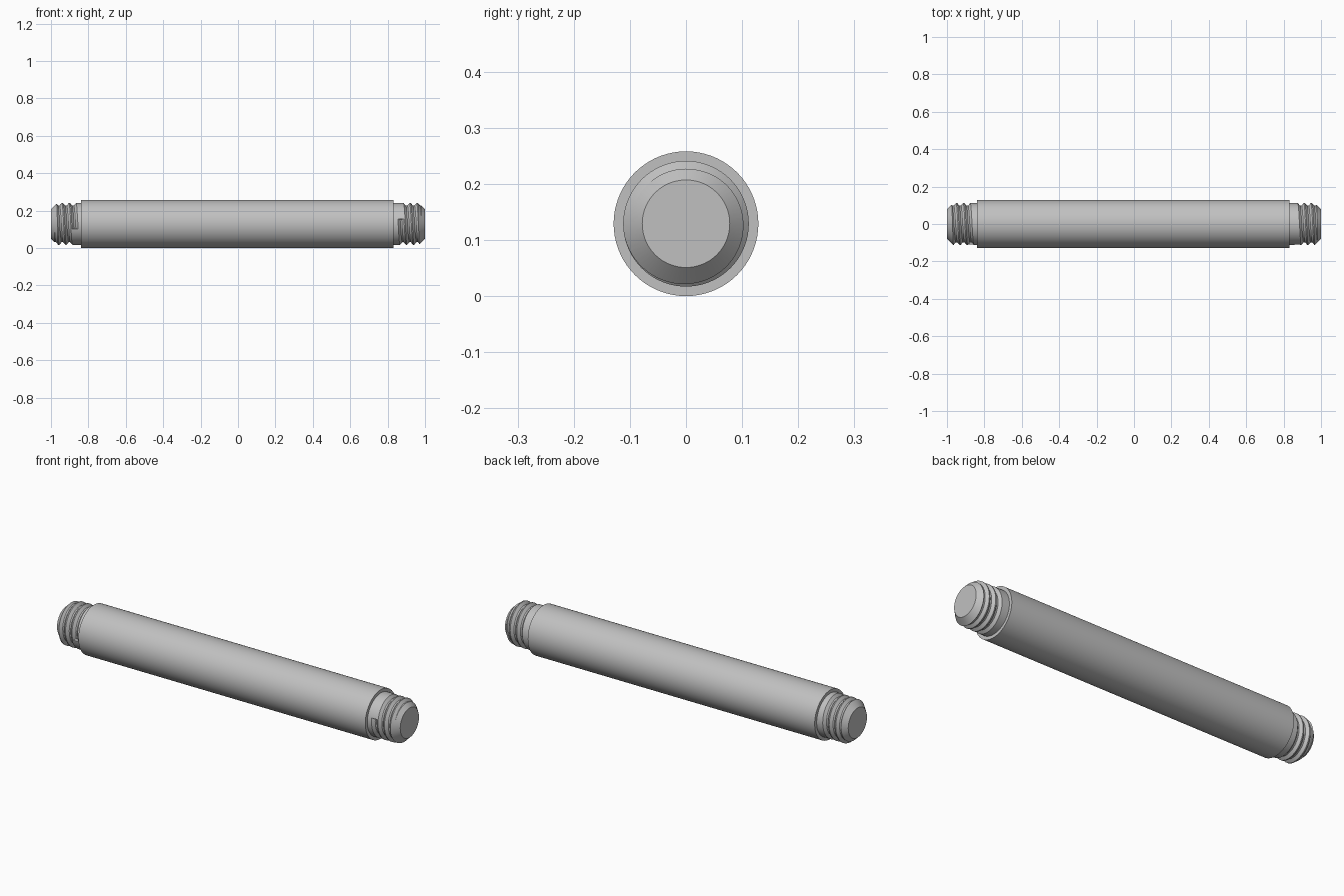
import bpy, bmesh, math
from mathutils import Matrix

if "Cube" in bpy.data.objects:
    bpy.data.objects.remove(bpy.data.objects["Cube"])

R_BODY, R_STUD, R_TIP = 0.129, 0.112, 0.078
PITCH = 0.038
SEGS = 72

steel = bpy.data.materials.new("grey steel")
steel.diffuse_color = (0.53, 0.53, 0.53, 1)
steel.use_nodes = True
steel.node_tree.nodes["Principled BSDF"].inputs["Base Color"].default_value = steel.diffuse_color


def sweep(name, rings):
    """Closed solid skinned through a list of equal-length vertex loops."""
    bm = bmesh.new()
    loops = [[bm.verts.new(p) for p in ring] for ring in rings]
    n = len(loops[0])
    for a, b in zip(loops, loops[1:]):
        for i in range(n):
            j = (i + 1) % n
            bm.faces.new((a[i], a[j], b[j], b[i]))
    bm.faces.new(loops[0])
    bm.faces.new(loops[-1])
    bmesh.ops.recalc_face_normals(bm, faces=bm.faces)
    mesh = bpy.data.meshes.new(name)
    bm.to_mesh(mesh)
    bm.free()
    mesh.materials.append(steel)
    obj = bpy.data.objects.new(name, mesh)
    bpy.context.collection.objects.link(obj)
    return obj


def turned(name, profile):
    """Solid of revolution around x from (x, radius) points."""
    return sweep(name, [[(x, r * math.cos(2 * math.pi * i / SEGS),
                          r * math.sin(2 * math.pi * i / SEGS))
                         for i in range(SEGS)] for x, r in profile])


def select(obj):
    bpy.ops.object.select_all(action='DESELECT')
    obj.select_set(True)
    bpy.context.view_layer.objects.active = obj


# Main rod
rod = turned("rod_body", [(-0.84, R_BODY), (0.832, R_BODY)])

# Stud with a chamfered tip
stud = turned("right_threaded_end",
              [(0.80, R_STUD), (0.966, R_STUD), (1.0, R_TIP)])

# Helical groove cutter with a trapezoid section
section = [(-0.019, R_STUD + 0.003), (-0.004, R_STUD - 0.014),
           (0.004, R_STUD - 0.014), (0.0185, R_STUD + 0.003)]
rings = []
for k in range(int(4.3 * SEGS)):
    turn = (k + 0.37) / SEGS
    ang = math.radians(164) + 2 * math.pi * turn
    rings.append([(0.871 + PITCH * turn + dx, r * math.cos(ang), r * math.sin(ang))
                  for dx, r in section])
cutter = sweep("thread_cutter", rings)
cutter.hide_render = True

cut = stud.modifiers.new("thread", 'BOOLEAN')
cut.operation = 'DIFFERENCE'
cut.solver = 'EXACT'
cut.object = cutter
select(stud)
bpy.ops.object.modifier_apply(modifier=cut.name)
bpy.data.objects.remove(cutter)

# Opposite stud is the same part turned half way round
left = stud.copy()
left.data = stud.data.copy()
left.name = "left_threaded_end"
left.data.transform(Matrix.Rotation(math.pi, 4, 'Y'))
bpy.context.collection.objects.link(left)

# Rest on the ground and smooth the round surfaces
for obj in (rod, stud, left):
    obj.data.transform(Matrix.Translation((0, 0, R_BODY)))
    select(obj)
    bpy.ops.object.shade_smooth_by_angle(angle=math.radians(25))
